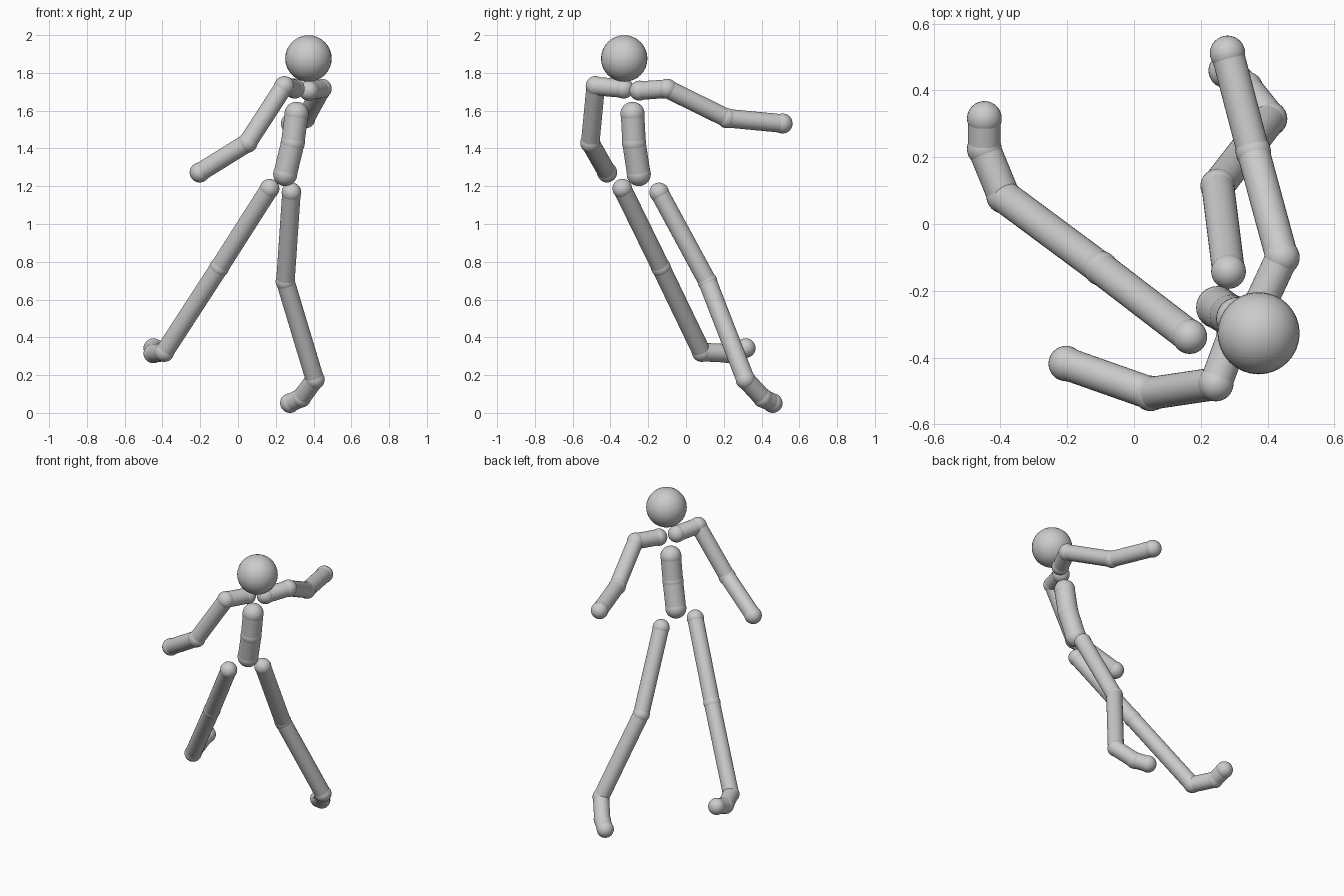
import bpy, math
from mathutils import Vector

cube = bpy.data.objects.get("Cube")
if cube:
    bpy.data.objects.remove(cube, do_unlink=True)

grey = bpy.data.materials.new("plain_grey")
grey.use_nodes = True
grey.diffuse_color = (0.6, 0.6, 0.6, 1)
grey.node_tree.nodes["Principled BSDF"].inputs["Base Color"].default_value = (0.6, 0.6, 0.6, 1)


def finish(name):
    ob = bpy.context.object
    ob.name = name
    ob.data.materials.append(grey)
    bpy.ops.object.shade_smooth_by_angle(angle=math.radians(40))


def ball(name, centre, radius):
    bpy.ops.mesh.primitive_uv_sphere_add(segments=32, ring_count=16, radius=radius, location=centre)
    finish(name)


def rod(name, start, end, radius):
    a, b = Vector(start), Vector(end)
    turn = (b - a).to_track_quat('Z', 'Y').to_euler()
    bpy.ops.mesh.primitive_cylinder_add(vertices=32, radius=radius, depth=(b - a).length,
                                        location=(a + b) / 2, rotation=turn)
    finish(name)


def chain(side, joints, bones, ball_radius, rod_radius):
    """A row of ball joints linked by rods."""
    for name, place in joints:
        ball(side + name + "_joint", place, ball_radius)
    for bone, (_, a), (_, b) in zip(bones, joints, joints[1:]):
        rod(side + bone, a, b, rod_radius)


# Head
ball("head", (0.373, -0.327, 1.876), 0.123)

# Torso
chain("", [("chest", (0.31, -0.283, 1.583)), ("waist", (0.29, -0.275, 1.43)),
           ("pelvis", (0.25, -0.25, 1.265))], ["upper_torso", "lower_torso"], 0.064, 0.062)

# Arms
arm = ["collar", "upper_arm", "forearm"]
chain("right_", [("collar", (0.30, -0.33, 1.717)), ("shoulder", (0.245, -0.478, 1.73)),
                 ("elbow", (0.05, -0.507, 1.43)), ("hand", (-0.203, -0.418, 1.273))],
      arm, 0.053, 0.049)
chain("left_", [("collar", (0.375, -0.246, 1.706)), ("shoulder", (0.443, -0.1, 1.716)),
                ("elbow", (0.357, 0.217, 1.56)), ("hand", (0.28, 0.511, 1.532))],
      arm, 0.053, 0.049)

# Legs and feet
leg = ["thigh", "shin", "foot", "toes"]
chain("right_", [("hip", (0.167, -0.337, 1.187)), ("knee", (-0.099, -0.133, 0.77)),
                 ("ankle", (-0.39, 0.083, 0.322)), ("foot", (-0.448, 0.225, 0.315)),
                 ("toe", (-0.448, 0.316, 0.343))], leg, 0.052, 0.049)
chain("left_", [("hip", (0.283, -0.142, 1.167)), ("knee", (0.251, 0.114, 0.695)),
                ("ankle", (0.407, 0.315, 0.177)), ("foot", (0.335, 0.405, 0.08)),
                ("toe", (0.275, 0.459, 0.052))], leg, 0.052, 0.049)
